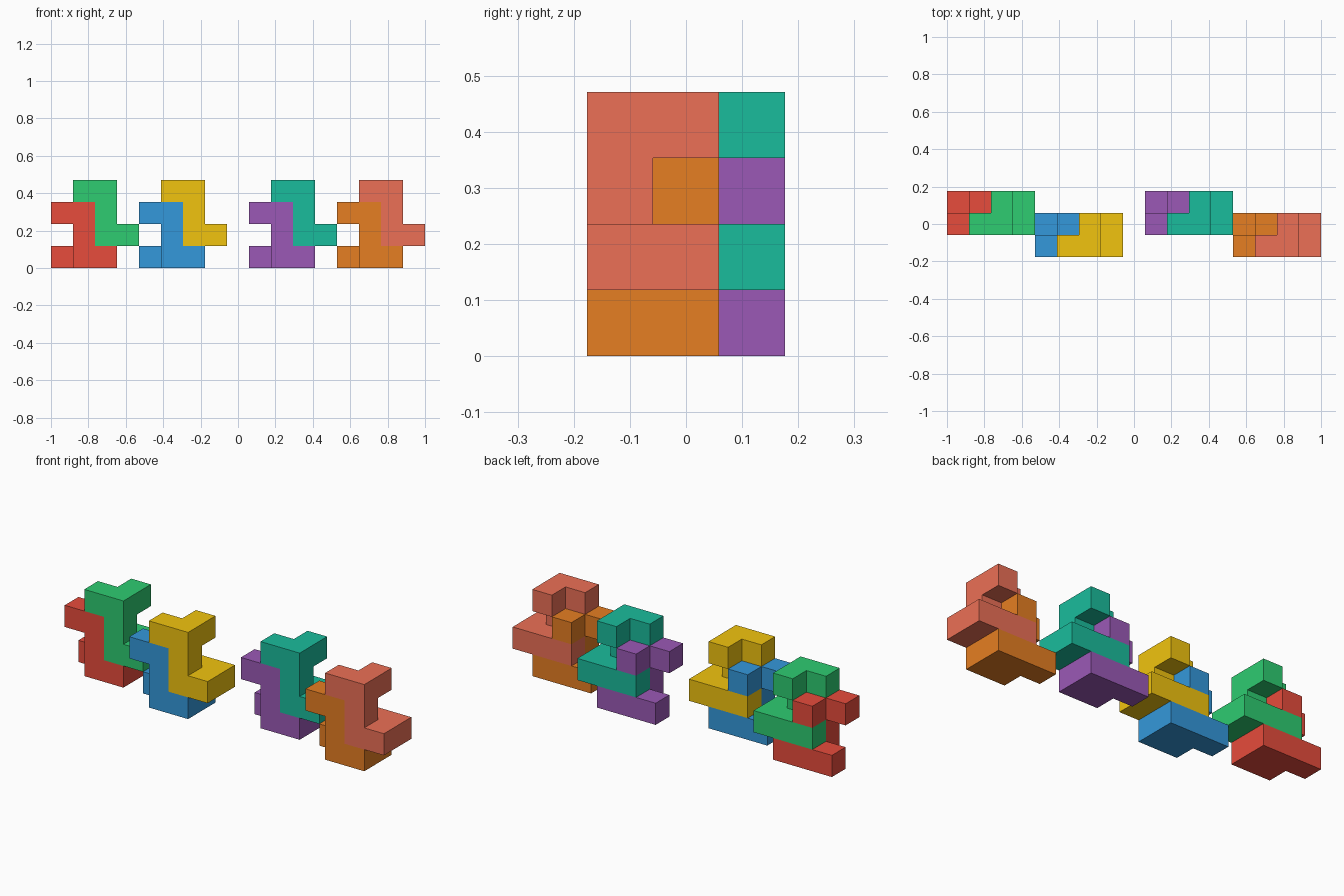
import bpy, bmesh
from mathutils import Color, Vector

if "Cube" in bpy.data.objects:
    bpy.data.objects.remove(bpy.data.objects["Cube"])

U = 2 / 17  # cube edge: the row is 17 cubes long

# Nine-cube puzzle piece as (x, y, z) cells: flat foot, neck, elbow
FOOT = [(0, 1, 0), (1, 1, 0), (2, 1, 0), (1, 0, 0), (2, 0, 0)]
NECK = [(1, 0, 1)]
ELBOW = [(0, 0, 2), (1, 0, 2), (1, 1, 2)]
CELLS = set(FOOT + NECK + ELBOW)


def piece_mesh(name):
    """Closed surface of the joined cubes, with flat areas merged."""
    bm = bmesh.new()
    for cell in CELLS:
        for axis in range(3):
            for side in (0, 1):
                nb = list(cell)
                nb[axis] += 2 * side - 1
                if tuple(nb) in CELLS:
                    continue
                a, b = (axis + 1) % 3, (axis + 2) % 3
                corners = []
                for da, db in ((0, 0), (1, 0), (1, 1), (0, 1)):
                    p = list(cell)
                    p[axis] += side
                    p[a] += da
                    p[b] += db
                    corners.append(bm.verts.new(Vector(p) * U))
                bm.faces.new(corners if side else corners[::-1])
    bmesh.ops.remove_doubles(bm, verts=bm.verts, dist=1e-4)
    bmesh.ops.dissolve_limit(bm, angle_limit=0.01, verts=bm.verts, edges=bm.edges)
    mesh = bpy.data.meshes.new(name)
    bm.to_mesh(mesh)
    bm.free()
    return mesh


def add_piece(name, cell, rgb):
    mesh = piece_mesh(name)
    mat = bpy.data.materials.new(name + "_paint")
    linear = Color([c / 255 for c in rgb]).from_srgb_to_scene_linear()
    mat.diffuse_color = (*linear, 1)
    mat.use_nodes = True
    mat.node_tree.nodes["Principled BSDF"].inputs["Base Color"].default_value = mat.diffuse_color
    mesh.materials.append(mat)
    obj = bpy.data.objects.new(name, mesh)
    obj.location = (cell[0] * U - 1, (cell[1] - 1.5) * U, cell[2] * U)
    bpy.context.collection.objects.link(obj)


# Four interlocked pairs: lower piece, and the same piece shifted +x and +z
PAIRS = [
    (0, 1, ("red", (231, 76, 60)), ("green", (46, 204, 113))),
    (4, 0, ("blue", (52, 152, 219)), ("yellow", (241, 196, 15))),
    (9, 1, ("purple", (155, 89, 182)), ("teal", (26, 188, 156))),
    (13, 0, ("orange", (230, 126, 34)), ("salmon", (236, 112, 86))),
]
for x, y, lower, upper in PAIRS:
    add_piece(lower[0] + "_lower_piece", (x, y, 0), lower[1])
    add_piece(upper[0] + "_upper_piece", (x + 1, y, 1), upper[1])
